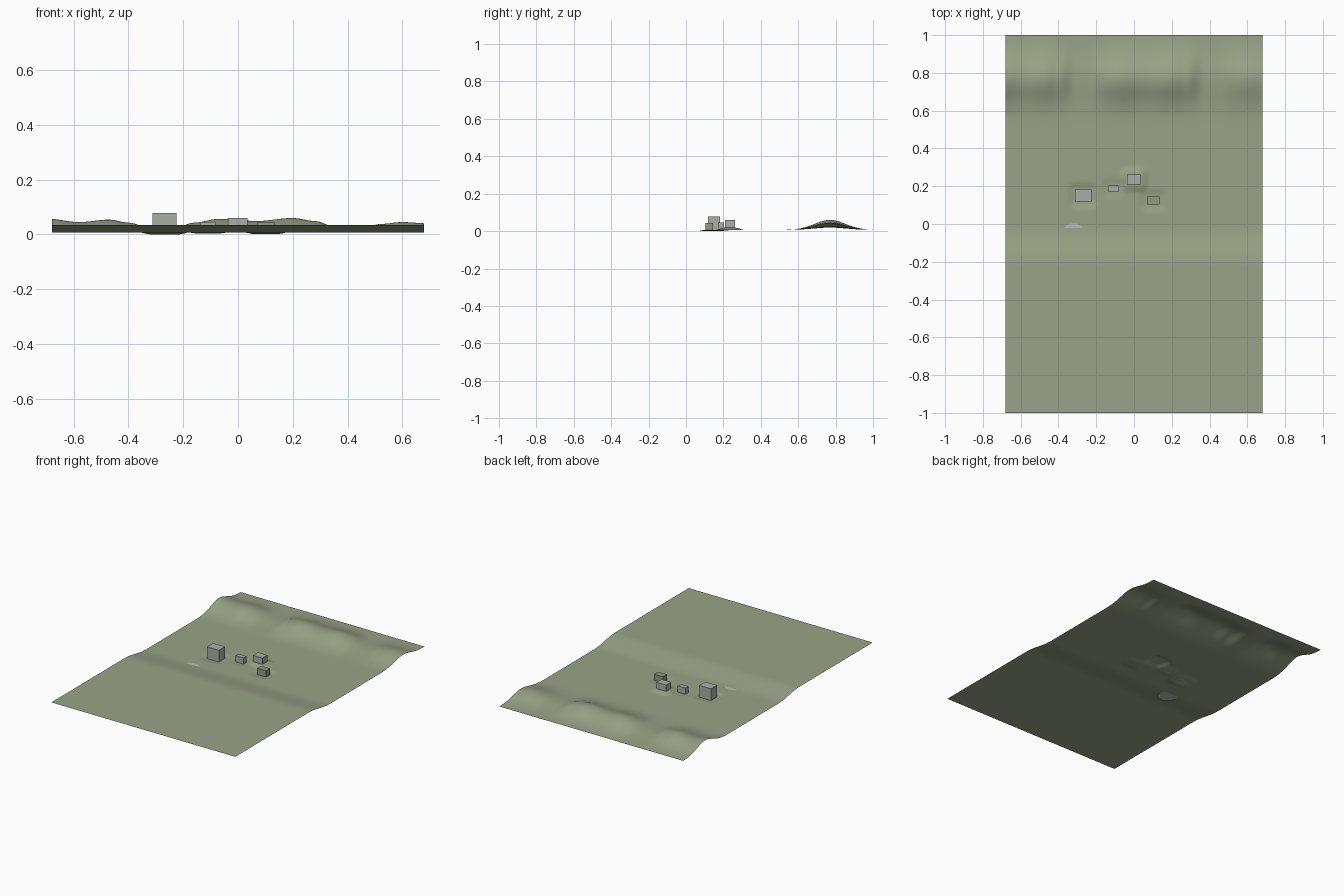
import bpy
import bmesh
import math

if "Cube" in bpy.data.objects:
    bpy.data.objects.remove(bpy.data.objects["Cube"])

WIDTH, LENGTH = 1.36, 2.0
GROUND, PLATFORM = 0.007, 0.035


def material(name, rgb):
    m = bpy.data.materials.new(name)
    m.diffuse_color = (*rgb, 1)
    m.use_nodes = True
    m.node_tree.nodes["Principled BSDF"].inputs["Base Color"].default_value = m.diffuse_color
    return m


olive = material("olive ground", (0.325, 0.366, 0.242))
grey = material("pale grey", (0.41, 0.43, 0.38))
moss = material("moss green", (0.29, 0.33, 0.21))
stone = material("light stone", (0.48, 0.51, 0.43))

# name, x0, x1, y0, y1, pad height, roof height, material
BLOCKS = [
    ("tall_block", -0.312, -0.224, 0.118, 0.182, 0.000, 0.078, grey),
    ("rear_block", -0.036, 0.034, 0.209, 0.262, 0.018, 0.060, grey),
    ("small_block", -0.138, -0.080, 0.172, 0.203, 0.003, 0.045, grey),
    ("green_block", 0.069, 0.136, 0.103, 0.145, 0.001, 0.043, moss),
]

# ridge height along x
RIDGE = [(-0.70, 0.051), (-0.58, 0.038), (-0.47, 0.047), (-0.40, 0.036),
         (-0.31, 0.012), (-0.24, 0.012), (-0.16, 0.036), (-0.07, 0.050),
         (0.07, 0.042), (0.20, 0.053), (0.28, 0.042), (0.37, 0.014),
         (0.45, 0.016), (0.52, 0.031), (0.60, 0.038), (0.70, 0.033)]


def smooth(a, b, v):
    t = min(1, max(0, (v - a) / (b - a)))
    return t * t * (3 - 2 * t)


def ridge(x):
    for (xa, za), (xb, zb) in zip(RIDGE, RIDGE[1:]):
        if xa <= x <= xb:
            return za + (zb - za) * smooth(xa, xb, x)
    return 0


def height(x, y):
    # front platform stepping down to the ground, then the rear ridge
    z = PLATFORM + (GROUND - PLATFORM) * smooth(-0.23, 0.0, y)
    z += ridge(x) * math.exp(-((y - 0.77) / 0.115) ** 2) * smooth(0.5, 0.62, y)
    # levelled pad beneath each block
    for _, x0, x1, y0, y1, pad, _, _ in BLOCKS:
        d = math.hypot(max(x0 - x, x - x1, 0), max(y0 - y, y - y1, 0))
        z += (pad - z) * (1 - smooth(0.008, 0.045, d))
    return z


def finish(bm, name, mat):
    me = bpy.data.meshes.new(name)
    bm.to_mesh(me)
    bm.free()
    me.materials.append(mat)
    ob = bpy.data.objects.new(name, me)
    bpy.context.collection.objects.link(ob)
    return ob


# open terrain sheet
bm = bmesh.new()
bmesh.ops.create_grid(bm, x_segments=102, y_segments=150, size=0.5)
for v in bm.verts:
    v.co.x *= WIDTH
    v.co.y *= LENGTH
    v.co.z = height(v.co.x, v.co.y)
for f in bm.faces:
    f.smooth = True
finish(bm, "terrain", olive)

# blocks standing on their pads
for name, x0, x1, y0, y1, pad, top, mat in BLOCKS:
    bm = bmesh.new()
    bmesh.ops.create_cube(bm, size=1)
    for v in bm.verts:
        v.co.x = x0 if v.co.x < 0 else x1
        v.co.y = y0 if v.co.y < 0 else y1
        v.co.z = pad if v.co.z < 0 else top
    finish(bm, name, mat)

# thin disc half buried in the slope
bm = bmesh.new()
bmesh.ops.create_circle(bm, cap_ends=True, segments=32, radius=0.062)
disc = finish(bm, "ground_disc", stone)
disc.location = (-0.32, -0.058, 0.0078)
